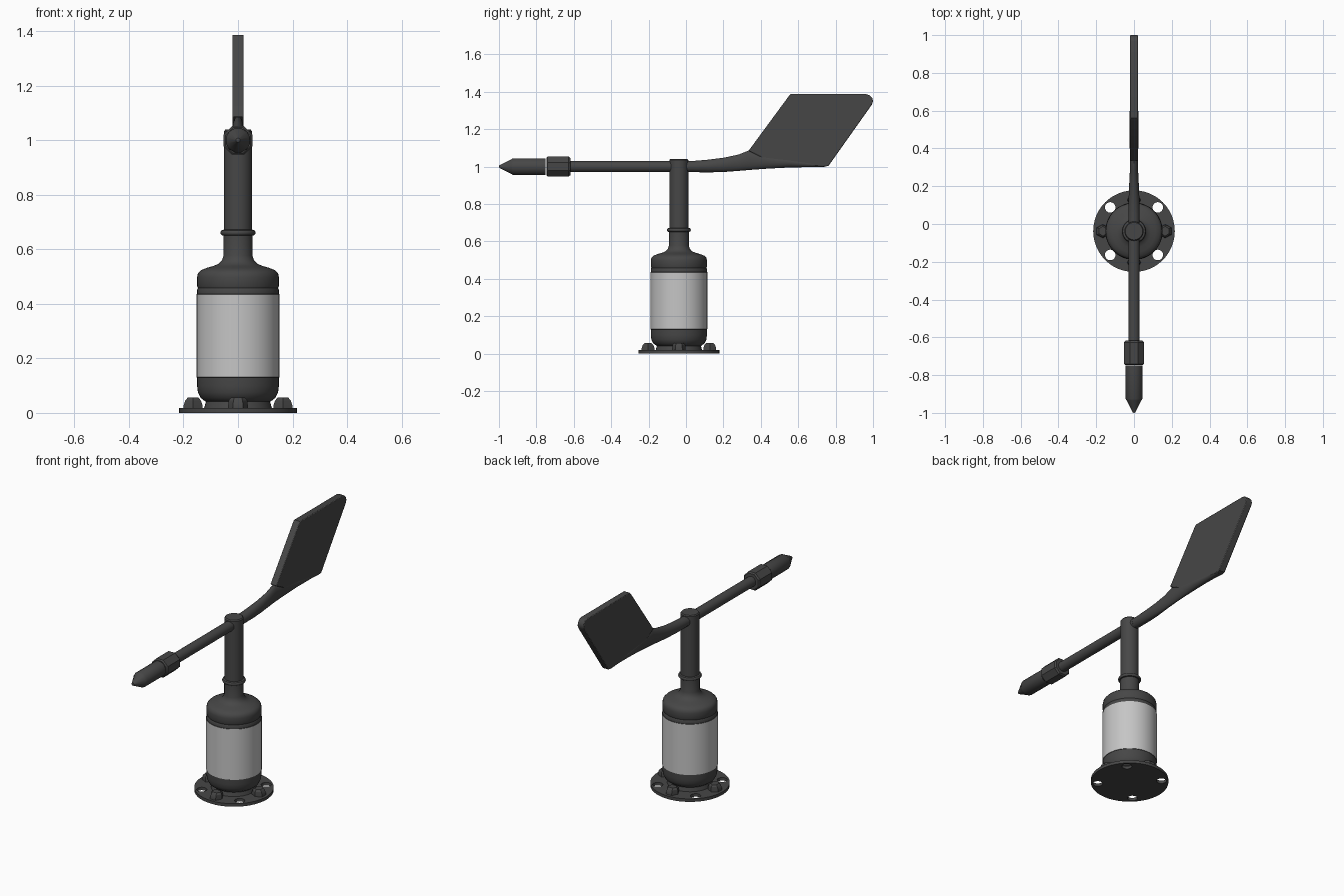
import bpy, bmesh, math
from mathutils import Matrix, Vector

if "Cube" in bpy.data.objects:
    bpy.data.objects.remove(bpy.data.objects["Cube"])

CY = -0.038   # y of the vertical axis


def material(name, v):
    m = bpy.data.materials.new(name)
    m.diffuse_color = (v, v, v, 1)
    m.use_nodes = True
    m.node_tree.nodes["Principled BSDF"].inputs["Base Color"].default_value = m.diffuse_color
    return m


DARK = material("charcoal", 0.062)
PALE = material("pale_grey", 0.56)


def finish(ob, angle=35):
    bpy.ops.object.select_all(action='DESELECT')
    ob.select_set(True)
    bpy.context.view_layer.objects.active = ob
    bpy.ops.object.shade_smooth_by_angle(angle=math.radians(angle))
    return ob


def loft(name, rings, angle=35, mat=DARK):
    """Skin a list of closed rings and cap both ends."""
    bm = bmesh.new()
    vr = [[bm.verts.new(p) for p in r] for r in rings]
    n = len(rings[0])
    for a, b in zip(vr, vr[1:]):
        for i in range(n):
            j = (i + 1) % n
            bm.faces.new((a[i], a[j], b[j], b[i]))
    bm.faces.new(vr[0][::-1])
    bm.faces.new(vr[-1])
    bmesh.ops.recalc_face_normals(bm, faces=bm.faces)
    me = bpy.data.meshes.new(name)
    bm.to_mesh(me)
    bm.free()
    me.materials.append(mat)
    ob = bpy.data.objects.new(name, me)
    bpy.context.collection.objects.link(ob)
    return finish(ob, angle)


def circle(n, turn=0.0):
    return [(math.cos(2 * math.pi * (i + turn) / n),
             math.sin(2 * math.pi * (i + turn) / n)) for i in range(n)]


def lathe_z(name, prof, n=48):
    return loft(name, [[(r * c, CY + r * s, z) for c, s in circle(n)] for r, z in prof])


def lathe_y(name, prof, n=24, turn=0.0):
    return loft(name, [[(r * c, y, 1 + r * s) for c, s in circle(n, turn)] for r, y in prof])


def outline(name, loops, depth, bevel=0.0):
    """Filled flat curve (inner loops become holes), extruded and meshed."""
    cu = bpy.data.curves.new(name, 'CURVE')
    cu.dimensions = '2D'
    cu.fill_mode = 'BOTH'
    cu.extrude = depth / 2
    for loop in loops:
        sp = cu.splines.new('POLY')
        sp.points.add(len(loop) - 1)
        for p, (x, y) in zip(sp.points, loop):
            p.co = (x, y, 0, 1)
        sp.use_cyclic_u = True
    ob = bpy.data.objects.new(name, cu)
    bpy.context.collection.objects.link(ob)
    bpy.ops.object.select_all(action='DESELECT')
    ob.select_set(True)
    bpy.context.view_layer.objects.active = ob
    bpy.ops.object.convert(target='MESH')
    ob = bpy.context.view_layer.objects.active
    ob.name = name
    bm = bmesh.new()
    bm.from_mesh(ob.data)
    bmesh.ops.remove_doubles(bm, verts=bm.verts, dist=1e-5)
    bmesh.ops.recalc_face_normals(bm, faces=bm.faces)
    bm.to_mesh(ob.data)
    bm.free()
    ob.data.materials.clear()
    ob.data.materials.append(DARK)
    return finish(ob)


# mounting flange with four bolt holes
loops = [[(0.216 * c, 0.216 * s) for c, s in circle(48)]]
for a in (45, 135, 225, 315):
    t = math.radians(a)
    loops.append([(0.178 * math.cos(t) + 0.028 * c, 0.178 * math.sin(t) + 0.028 * s)
                  for c, s in circle(20)])
flange = outline("base_flange", loops, 0.018)
flange.location = (0, CY, 0.009)

# four low lugs on the flange, each with a tapered hexagonal head
for k in range(4):
    t = k * math.pi / 2
    rings = []
    for w, d, z in ((0.036, 0.040, 0.014), (0.036, 0.040, 0.028),
                    (0.034, 0.033, 0.046), (0.026, 0.022, 0.056)):
        ring = []
        for c, s in circle(6, 0.5):
            p = Matrix.Rotation(t, 3, 'Z') @ Vector((0.165 + d * c, w * s, z))
            ring.append((p.x, p.y + CY, p.z))
        rings.append(ring)
    loft("flange_lug_%d" % (k + 1), rings, 25)

# housing: rounded canister with pale band, neck and hub post
lathe_z("housing_foot", [(0.125, 0.015), (0.115, 0.05)])
body = lathe_z("housing", [
    (0.10, 0.036), (0.120, 0.042), (0.137, 0.055), (0.147, 0.075), (0.15, 0.10),
    (0.15, 0.13), (0.152, 0.131), (0.152, 0.435), (0.15, 0.436), (0.15, 0.452),
    (0.147, 0.458), (0.15, 0.465), (0.15, 0.498), (0.147, 0.512), (0.137, 0.523),
    (0.115, 0.532), (0.09, 0.539), (0.071, 0.547), (0.059, 0.560),
    (0.053, 0.578), (0.053, 0.66)])
body.data.materials.append(PALE)
for f in body.data.polygons:
    if 0.1315 < f.center.z < 0.4345:
        f.material_index = 1
lathe_z("mast", [(0.051, 0.64), (0.051, 1.034), (0.046, 1.04)], 32)
lathe_z("mast_collar", [(0.05, 0.650), (0.060, 0.652), (0.064, 0.658), (0.064, 0.664),
                        (0.060, 0.670), (0.05, 0.673)], 32)

# pointer arm, clamp and tip
lathe_y("pointer_arm", [(0.03, -0.70), (0.03, 0.02)])
lathe_y("pointer_clamp", [(0.050, -0.747), (0.057, -0.74), (0.057, -0.627), (0.050, -0.618)], 8, 0.5)
lathe_y("pointer_tip", [(0.042, -0.76), (0.046, -0.75), (0.046, -0.925), (0.040, -0.935),
                        (0.008, -0.997), (0.002, -1.0)], 12, 0.5)

# tail arm: round at the hub, flattening into the vane's lower edge
rings = []
for y, lo, hi, w in ((-0.03, 0.97, 1.03, 0.030), (0.05, 0.97, 1.031, 0.030),
                     (0.12, 0.969, 1.037, 0.029), (0.20, 0.971, 1.047, 0.026),
                     (0.28, 0.977, 1.064, 0.022), (0.34, 0.982, 1.088, 0.021),
                     (0.42, 0.988, 1.075, 0.023), (0.55, 0.995, 1.050, 0.023),
                     (0.74, 0.999, 1.013, 0.021)):
    m, h = (lo + hi) / 2, (hi - lo) / 2
    rings.append([(w * c, y, m + h * s) for c, s in circle(20)])
loft("tail_arm", rings)

# tail vane: slanted plate with rounded rear corners
shape = [(0.335, 1.085), (0.552, 1.380), (0.560, 1.387), (0.965, 1.387), (0.983, 1.381),
         (0.996, 1.366), (1.0, 1.348), (0.993, 1.330), (0.772, 1.018), (0.762, 1.004),
         (0.745, 1.000), (0.60, 1.008), (0.45, 1.025)]
vane = loft("tail_vane", [[(x, y, z) for y, z in shape] for x in (-0.021, 0.021)])
bev = vane.modifiers.new("edge_round", 'BEVEL')
bev.width = 0.004
bev.segments = 2
bev.limit_method = 'ANGLE'
bev.angle_limit = math.radians(50)
